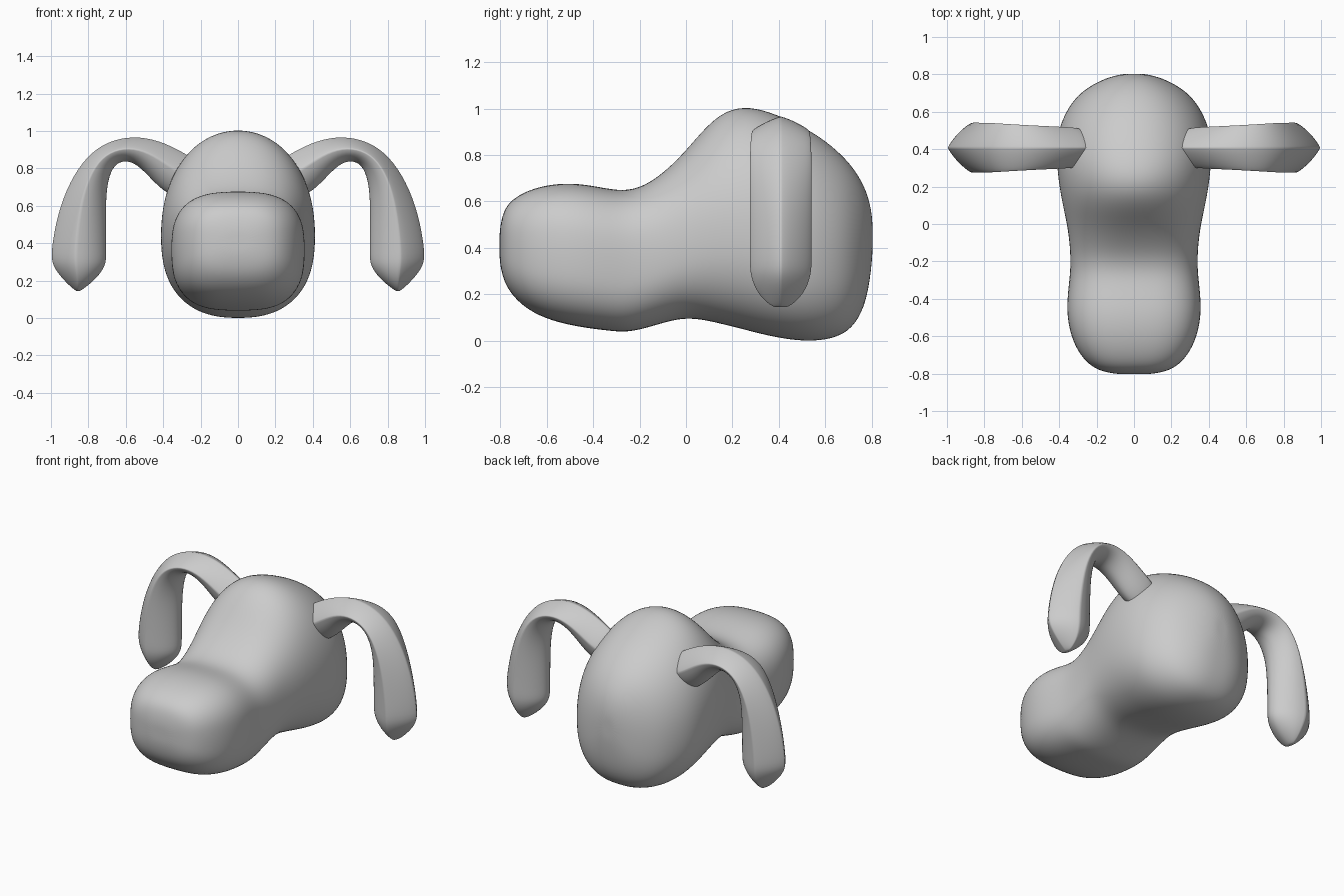
import bpy, bmesh
from math import sin, cos, pi
from mathutils import Vector

if "Cube" in bpy.data.objects:
    bpy.data.objects.remove(bpy.data.objects["Cube"])


def power(v, p):
    return (1 if v >= 0 else -1) * abs(v) ** (2 / p)


def loft(name, rings, crease_cols=(), levels=2):
    """Skin closed rings into a capped, subdivided tube."""
    bm = bmesh.new()
    rows = [[bm.verts.new(p) for p in r] for r in rings]
    n = len(rows[0])
    for a, b in zip(rows, rows[1:]):
        for i in range(n):
            bm.faces.new((a[i], a[(i + 1) % n], b[(i + 1) % n], b[i]))
    for r in (rows[0], rows[-1]):
        c = bm.verts.new(sum((v.co for v in r), Vector()) / n)
        for i in range(n):
            bm.faces.new((r[i], r[(i + 1) % n], c))
    # Soft ridges that run along the tube
    layer = bm.edges.layers.float.new("crease_edge")
    for col in crease_cols:
        for a, b in zip(rows, rows[1:]):
            bm.edges.get((a[col], b[col]))[layer] = 0.8
    bmesh.ops.recalc_face_normals(bm, faces=bm.faces)
    mesh = bpy.data.meshes.new(name)
    bm.to_mesh(mesh)
    bm.free()
    mesh.shade_smooth()
    ob = bpy.data.objects.new(name, mesh)
    bpy.context.collection.objects.link(ob)
    mod = ob.modifiers.new("Subdivision", 'SUBSURF')
    mod.levels = mod.render_levels = levels
    return ob


# Head: y, top, bottom, half width
HEAD = [(-.803, .48, .34, .09), (-.787, .56, .26, .18), (-.75, .61, .195, .245),
        (-.68, .65, .13, .303), (-.58, .677, .085, .345), (-.46, .68, .058, .362),
        (-.34, .656, .043, .352), (-.25, .645, .034, .341), (-.15, .68, .06, .341),
        (-.03, .785, .097, .354), (.06, .895, .093, .373), (.15, .985, .072, .392),
        (.25, 1.015, .047, .408), (.36, .99, .018, .416), (.48, .937, -.002, .411),
        (.58, .88, -.002, .377), (.67, .805, .02, .32), (.73, .735, .07, .25),
        (.78, .645, .17, .155), (.803, .54, .35, .06)]


def head_ring(y, top, bottom, w, n=32):
    t = min(max((y + .25) / .45, 0), 1)          # muzzle to skull
    mid = bottom + (top - bottom) * (.5 - .06 * t)
    brow = max(0, 1 - abs(y - .08) / .25)         # narrower ridge at the brow
    pts = []
    for i in range(n):
        a = 2 * pi * i / n
        up = sin(a) >= 0
        p = (2.8 - .65 * t - .3 * brow) if up else (2.9 - .45 * t)
        h = (top - mid) if up else (mid - bottom)
        pts.append((w * power(cos(a), p), y, mid + h * power(sin(a), p)))
    return pts


loft("head", [head_ring(*r) for r in HEAD])

# Ear: outer x z, inner x z, half depth
EAR = [(.20, .83, .30, .62, .10), (.30, .89, .41, .68, .11), (.42, .95, .49, .77, .115),
       (.56, .975, .555, .83, .12), (.70, .945, .615, .842, .126), (.81, .865, .67, .81, .132),
       (.90, .73, .702, .70, .134), (.965, .56, .702, .53, .134), (1.0, .36, .70, .35, .134),
       (.995, .28, .70, .28, .132), (.93, .20, .76, .205, .10), (.87, .145, .84, .145, .04)]


def ear_ring(ox, oz, ix, iz, d, side, n=16):
    pts = []
    for i in range(n):
        a = 2 * pi * i / n
        p = 1.25 if cos(a) >= 0 else 1.7
        k = .43                                   # ridge sits nearer the outside
        u = power(cos(a), p)
        f = k - k * u if u >= 0 else k - (1 - k) * u
        y = .408 + d * power(sin(a), p)
        pts.append((side * (ox + (ix - ox) * f), y, oz + (iz - oz) * f))
    return pts


for label, side in (("left", 1), ("right", -1)):
    loft(label + "_ear", [ear_ring(*r, side) for r in EAR], crease_cols=(0, 4, 12))
